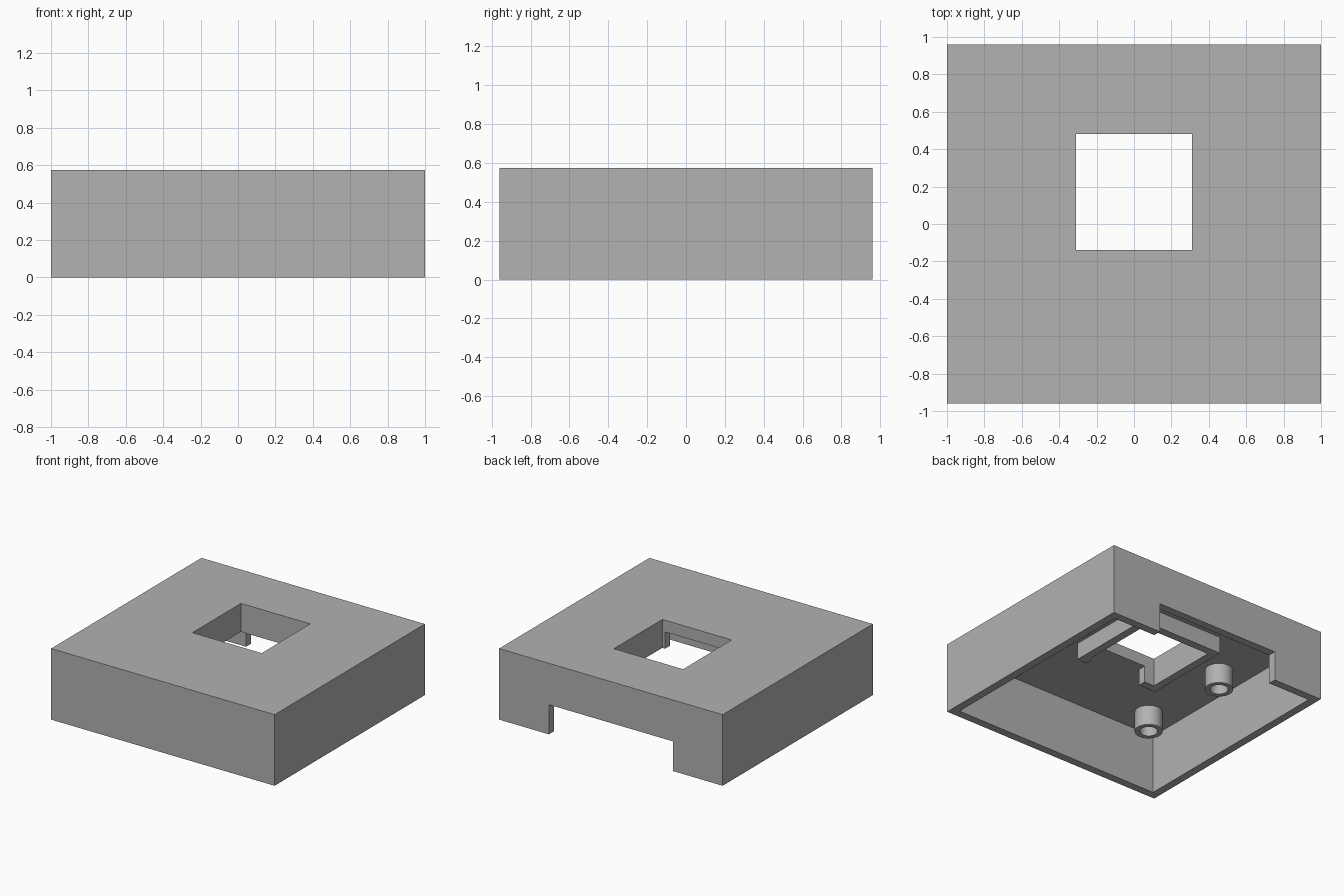
import bpy
import bmesh
import math
from mathutils import Matrix

default_cube = bpy.data.objects.get("Cube")
if default_cube:
    bpy.data.objects.remove(default_cube, do_unlink=True)

# Main dimensions
HALF_X, HALF_Y, HEIGHT = 1.0, 0.96, 0.575
WALL, CEILING = 0.065, 0.48
HOLE_HALF, HOLE_Y = 0.31, 0.17
RIM_BOTTOM, BOSS_BOTTOM = 0.345, 0.317
OVER = 0.1

# Single grey plastic
GREY = (0.445, 0.445, 0.445, 1.0)
plastic = bpy.data.materials.new("grey plastic")
plastic.use_nodes = True
plastic.diffuse_color = GREY
plastic.node_tree.nodes["Principled BSDF"].inputs["Base Color"].default_value = GREY


def finish(name, bm):
    mesh = bpy.data.meshes.new(name)
    bm.to_mesh(mesh)
    bm.free()
    mesh.materials.append(plastic)
    obj = bpy.data.objects.new(name, mesh)
    bpy.context.collection.objects.link(obj)
    return obj


def box(name, x0, x1, y0, y1, z0, z1):
    bm = bmesh.new()
    centre = Matrix.Translation(((x0 + x1) / 2, (y0 + y1) / 2, (z0 + z1) / 2))
    size = Matrix.Diagonal((x1 - x0, y1 - y0, z1 - z0, 1))
    bmesh.ops.create_cube(bm, size=1, matrix=centre @ size)
    return finish(name, bm)


def cut(target, cutter):
    cutter.hide_render = True
    mod = target.modifiers.new("cut", "BOOLEAN")
    mod.operation = "DIFFERENCE"
    mod.solver = "EXACT"
    mod.object = cutter
    bpy.context.view_layer.objects.active = target
    bpy.ops.object.modifier_apply(modifier=mod.name)
    bpy.data.objects.remove(cutter, do_unlink=True)


def tube(name, x, y, z0, z1, outer, inner, sides=48):
    # Spin a closed rectangular profile around the vertical axis
    bm = bmesh.new()
    profile = [(inner, z0), (outer, z0), (outer, z1), (inner, z1)]
    verts = [bm.verts.new((r, 0, z)) for r, z in profile]
    edges = [bm.edges.new((verts[i], verts[(i + 1) % 4])) for i in range(4)]
    bmesh.ops.spin(bm, geom=verts + edges, cent=(0, 0, 0), axis=(0, 0, 1),
                   angle=math.tau, steps=sides, use_duplicate=False)
    bmesh.ops.remove_doubles(bm, verts=bm.verts, dist=0.0005)
    bmesh.ops.recalc_face_normals(bm, faces=bm.faces)
    bmesh.ops.translate(bm, verts=bm.verts, vec=(x, y, 0))
    obj = finish(name, bm)
    bpy.ops.object.select_all(action="DESELECT")
    obj.select_set(True)
    bpy.context.view_layer.objects.active = obj
    bpy.ops.object.shade_smooth_by_angle(angle=math.radians(30))
    return obj


def hole_cutter():
    return box("hole_cutter", -HOLE_HALF, HOLE_HALF, HOLE_Y - HOLE_HALF,
               HOLE_Y + HOLE_HALF, -OVER, HEIGHT + OVER)


# Open-bottomed shell with a square window and a rear opening
shell = box("shell", -HALF_X, HALF_X, -HALF_Y, HALF_Y, 0, HEIGHT)
cut(shell, box("cavity_cutter", WALL - HALF_X, HALF_X - WALL,
               WALL - HALF_Y, HALF_Y - WALL, -OVER, CEILING))
cut(shell, hole_cutter())
cut(shell, box("rear_cutter", -0.555, 0.555, HALF_Y - 2 * WALL, HALF_Y + OVER, -OVER, 0.24))

# Rim hanging below the window, notched at the front
reach = HOLE_HALF + WALL
front = HOLE_Y - reach
rim = box("window_rim", -reach, reach, front, HOLE_Y + reach, RIM_BOTTOM, CEILING)
cut(rim, hole_cutter())
cut(rim, box("notch_cutter", -0.22, 0.285, front - OVER, HOLE_Y,
             RIM_BOTTOM - OVER, CEILING + OVER))

# Hollow screw bosses on both sides
for side, x in (("left", 0.683), ("right", -0.683)):
    for place, y in (("front", -0.645), ("middle", 0.165)):
        tube(f"{side}_{place}_boss", x, y, BOSS_BOTTOM, CEILING, 0.104, 0.067)
